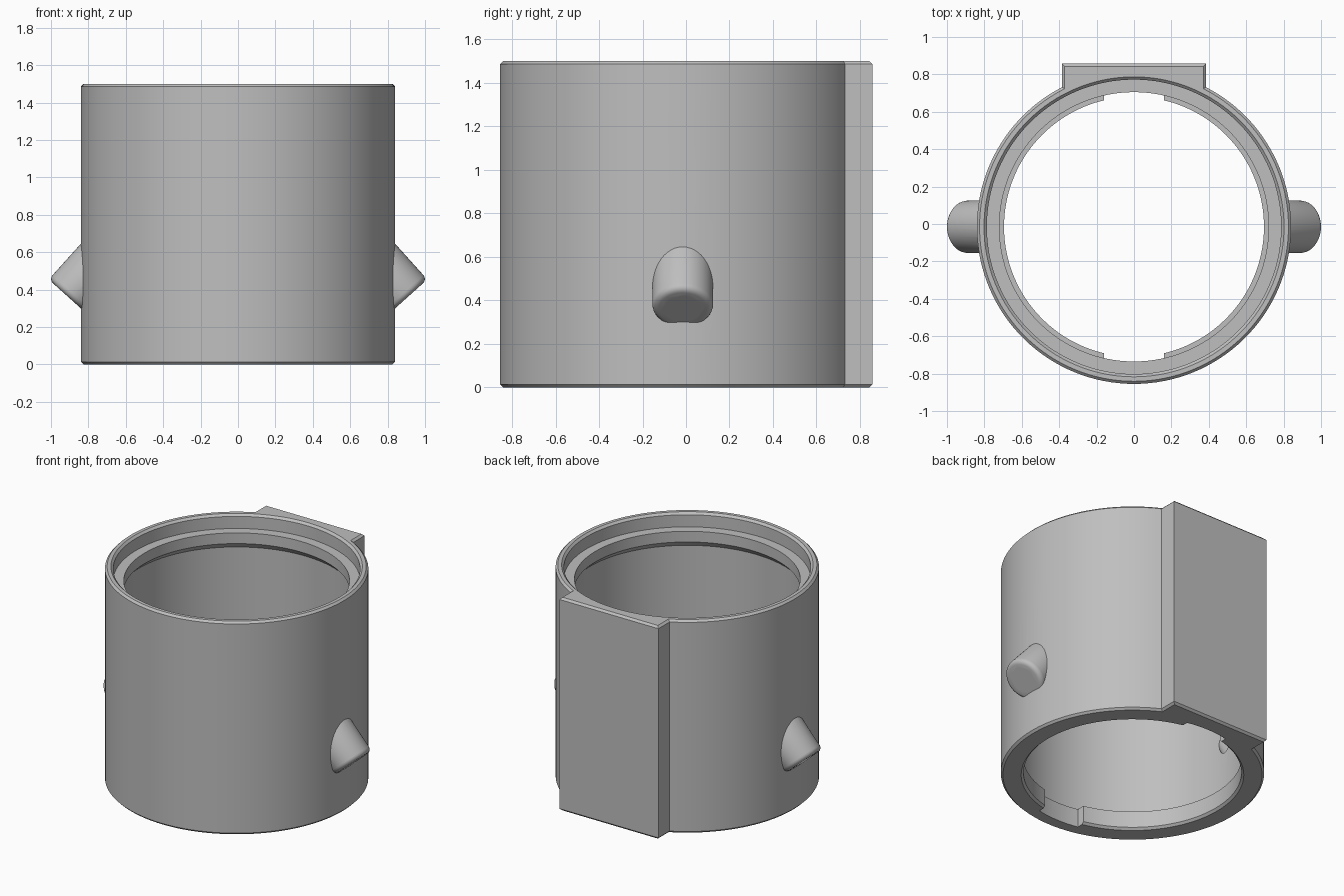
import bpy, bmesh
from math import sin, cos, pi, asin, radians
from mathutils import Matrix, Vector

if "Cube" in bpy.data.objects:
    bpy.data.objects.remove(bpy.data.objects["Cube"])

HEIGHT, RADIUS, CENTRE_Y = 1.5, 0.84, -0.015
CHAMFER = 0.014
AXIS = Matrix.Translation((0, CENTRE_Y, 0))

grey = bpy.data.materials.new("plain grey")
grey.use_nodes = True
tone = (0.52, 0.52, 0.52, 1)
grey.diffuse_color = tone
grey.node_tree.nodes["Principled BSDF"].inputs["Base Color"].default_value = tone


def finish(name, bm, matrix):
    bmesh.ops.recalc_face_normals(bm, faces=bm.faces[:])
    bm.transform(matrix)
    mesh = bpy.data.meshes.new(name)
    bm.to_mesh(mesh)
    bm.free()
    mesh.materials.append(grey)
    obj = bpy.data.objects.new(name, mesh)
    bpy.context.collection.objects.link(obj)
    return obj


def lathe(name, profile, matrix, steps):
    """Solid of revolution about z; flat caps close both ends."""
    bm = bmesh.new()
    rings = [[bm.verts.new((r * cos(2 * pi * i / steps), r * sin(2 * pi * i / steps), z))
              for i in range(steps)] for r, z in profile]
    for a, b in zip(rings, rings[1:]):
        for i in range(steps):
            j = (i + 1) % steps
            bm.faces.new((a[i], a[j], b[j], b[i]))
    bm.faces.new(rings[0])
    bm.faces.new(rings[-1])
    return finish(name, bm, matrix)


def prism(name, outline, z0, z1, chamfer=0):
    bm = bmesh.new()
    base = bm.faces.new([bm.verts.new((x, y, z0)) for x, y in outline])
    ext = bmesh.ops.extrude_face_region(bm, geom=[base], use_keep_orig=True)
    top = [v for v in ext["geom"] if isinstance(v, bmesh.types.BMVert)]
    bmesh.ops.translate(bm, verts=top, vec=(0, 0, z1 - z0))
    bmesh.ops.recalc_face_normals(bm, faces=bm.faces[:])
    if chamfer:
        rims = [e for e in bm.edges if abs(e.verts[0].co.z - e.verts[1].co.z) < 1e-5]
        bmesh.ops.bevel(bm, geom=rims, offset=chamfer, segments=1, affect='EDGES')
    return finish(name, bm, AXIS)


def arc(radius, start, end, steps):
    return [(radius * cos(start + (end - start) * i / steps),
             radius * sin(start + (end - start) * i / steps)) for i in range(steps + 1)]


def combine(target, tool, operation):
    mod = target.modifiers.new(operation, 'BOOLEAN')
    mod.operation, mod.solver, mod.object = operation, 'EXACT', tool
    bpy.context.view_layer.objects.active = target
    bpy.ops.object.modifier_apply(modifier=mod.name)
    bpy.data.objects.remove(tool)


# Round body with the flat mounting pad along its back
pad_half, pad_back = 0.385, 0.857 - CENTRE_Y
gap = asin(pad_half / RADIUS)
outline = arc(RADIUS, pi / 2 + gap, 5 * pi / 2 - gap, 110)
outline += [(pad_half, pad_back), (-pad_half, pad_back)]
body = prism("sleeve_body", outline, 0, HEIGHT, CHAMFER)

# Slanted side spouts, rounded at the tip
slope = radians(48)
down = Vector((cos(slope), 0, -sin(slope)))
across = Vector((sin(slope), 0, cos(slope)))
frame = Matrix((across, Vector((0, 1, 0)), down)).transposed().to_4x4()
frame = Matrix.Translation((0.908, CENTRE_Y, 0.361)) @ frame
sides = [frame, Matrix.Scale(-1, 4, (1, 0, 0)) @ frame]
tip = [(0.11 + 0.03 * cos(a), -0.03 + 0.03 * sin(a)) for a in [pi / 8 * i for i in range(5)]]
for side in sides:
    combine(body, lathe("spout", [(0.14, -0.3)] + tip, side, 48), 'UNION')

# Stepped bore: bottom lip, main bore, retaining ring, top recess
bore = [(0.76, -0.05), (0.695, 0.015), (0.695, 0.13), (0.765, 0.13), (0.765, 1.28),
        (0.72, 1.325), (0.72, 1.4), (0.787, 1.4), (0.787, 1.485), (0.852, 1.55)]
combine(body, lathe("bore_cutter", bore, AXIS, 128), 'DIFFERENCE')

# Front and back notches through the bottom lip
half = asin(0.16 / 0.75)
notch = arc(0.75, pi / 2 - half, pi / 2 + half, 8)
notch += arc(0.75, 3 * pi / 2 - half, 3 * pi / 2 + half, 8)
combine(body, prism("notch_cutter", notch, -0.1, 0.25), 'DIFFERENCE')

# Counterbored holes through the spouts into the bore
hole = [(0.085, 0.1), (0.085, -0.05), (0.05, -0.05), (0.05, -0.35)]
for side in sides:
    combine(body, lathe("hole_cutter", hole, side, 40), 'DIFFERENCE')

bpy.ops.object.select_all(action='DESELECT')
body.select_set(True)
bpy.context.view_layer.objects.active = body
bpy.ops.object.shade_smooth_by_angle(angle=radians(25))
